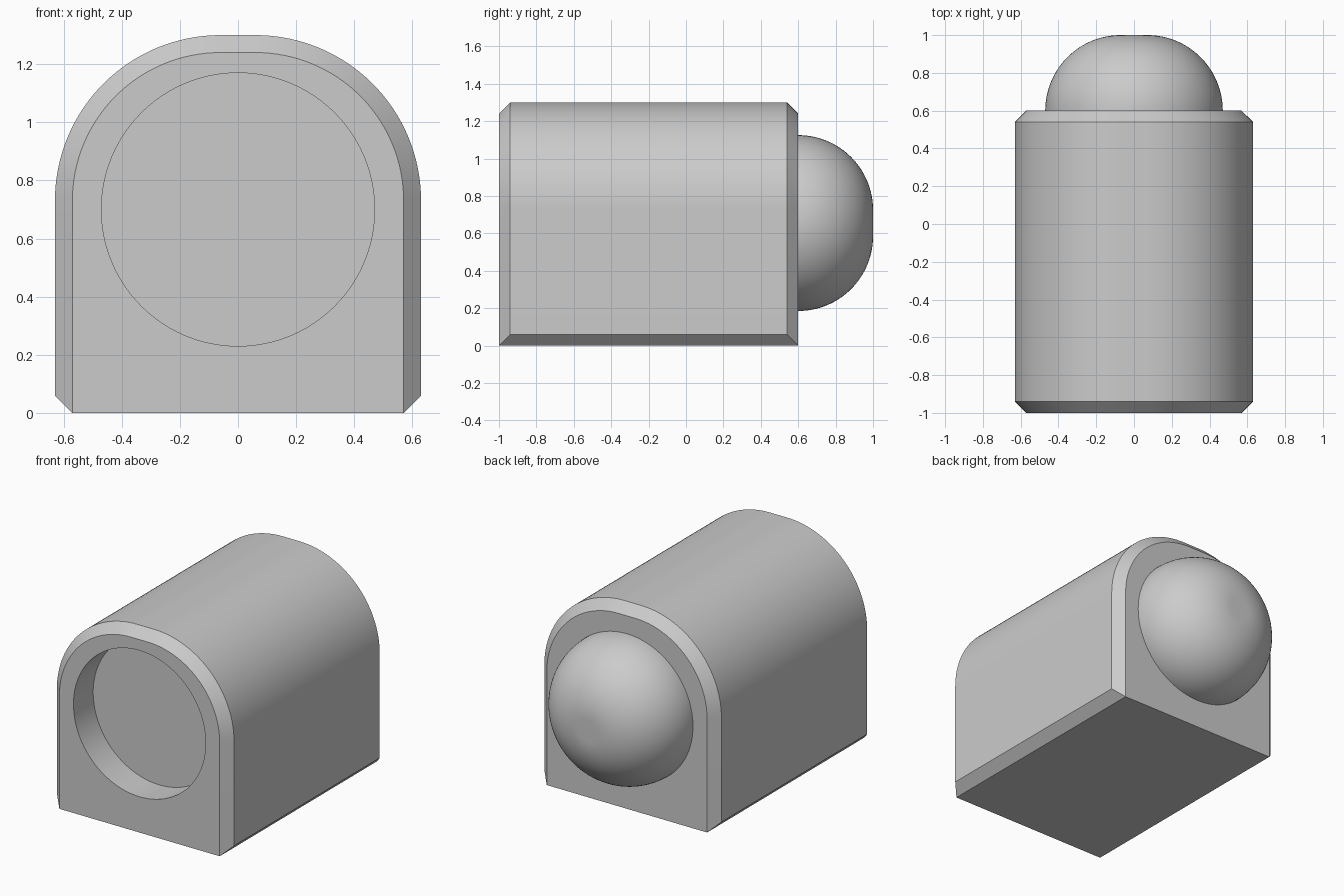
import bpy, bmesh, math
from mathutils import Matrix

cube = bpy.data.objects.get("Cube")
if cube:
    bpy.data.objects.remove(cube)

# One plain material
grey = bpy.data.materials.new("plain grey")
grey.use_nodes = True
colour = (0.6, 0.6, 0.6, 1)
grey.diffuse_color = colour
grey.node_tree.nodes["Principled BSDF"].inputs["Base Color"].default_value = colour

HALF_W, HEIGHT, CORNER, BEVEL = 0.63, 1.30, 0.57, 0.06
FRONT, BACK = -1.0, 0.6
KNOB_R, KNOB_ROUND = 0.47, 0.40
STEPS = 32


def make_object(name, bm):
    bmesh.ops.recalc_face_normals(bm, faces=bm.faces[:])
    mesh = bpy.data.meshes.new(name)
    bm.to_mesh(mesh)
    bm.free()
    mesh.materials.append(grey)
    obj = bpy.data.objects.new(name, mesh)
    bpy.context.collection.objects.link(obj)
    return obj


def smooth(obj):
    bpy.ops.object.select_all(action='DESELECT')
    obj.select_set(True)
    bpy.context.view_layer.objects.active = obj
    bpy.ops.object.shade_smooth_by_angle(angle=math.radians(30))


def arch(inset):
    """Half of the arched outline, mirrored; the inset outline has square feet."""
    foot = HALF_W - BEVEL
    half = [(foot, 0), (HALF_W - inset, BEVEL - inset)]
    for i in range(STEPS + 1):
        a = math.pi / 2 * i / STEPS
        half.append((HALF_W - CORNER + (CORNER - inset) * math.cos(a),
                     HEIGHT - CORNER + (CORNER - inset) * math.sin(a)))
    return half + [(-x, z) for x, z in reversed(half)]


# Arched body with bevelled ends
bm = bmesh.new()
sections = [(FRONT, BEVEL), (FRONT + BEVEL, 0), (BACK - BEVEL, 0), (BACK, BEVEL)]
rings = [[bm.verts.new((x, y, z)) for x, z in arch(inset)] for y, inset in sections]
for a, b in zip(rings, rings[1:]):
    for i in range(len(a)):
        j = (i + 1) % len(a)
        bm.faces.new((a[i], a[j], b[j], b[i]))
bm.faces.new(rings[0])
bm.faces.new(rings[-1])
bmesh.ops.remove_doubles(bm, verts=bm.verts[:], dist=1e-5)
body = make_object("body", bm)

# Round socket cut into the front
bm = bmesh.new()
bmesh.ops.create_cone(bm, cap_ends=True, segments=96, radius1=KNOB_R, radius2=KNOB_R,
                      depth=0.4, matrix=Matrix.Translation((0, FRONT, 0.70))
                      @ Matrix.Rotation(math.pi / 2, 4, 'X'))
cutter = make_object("socket_cutter", bm)
cutter.hide_render = True
cut = body.modifiers.new("socket", 'BOOLEAN')
cut.operation, cut.solver, cut.object = 'DIFFERENCE', 'EXACT', cutter
bpy.context.view_layer.objects.active = body
bpy.ops.object.modifier_apply(modifier=cut.name)
bpy.data.objects.remove(cutter)
smooth(body)

# Rounded knob on the back, spun from its profile
bm = bmesh.new()
flat = KNOB_R - KNOB_ROUND
profile = [(0, BACK + KNOB_ROUND)]
for i in range(STEPS + 1):
    a = math.pi / 2 * (1 - i / STEPS)
    profile.append((flat + KNOB_ROUND * math.cos(a), BACK + KNOB_ROUND * math.sin(a)))
points = [bm.verts.new((x, y, 0)) for x, y in profile]
edges = [bm.edges.new(pair) for pair in zip(points, points[1:])]
bmesh.ops.spin(bm, geom=points + edges, cent=(0, 0, 0), axis=(0, 1, 0),
               angle=2 * math.pi, steps=96)
bmesh.ops.remove_doubles(bm, verts=bm.verts[:], dist=1e-5)
knob = make_object("knob", bm)
knob.location.z = 0.655
smooth(knob)
